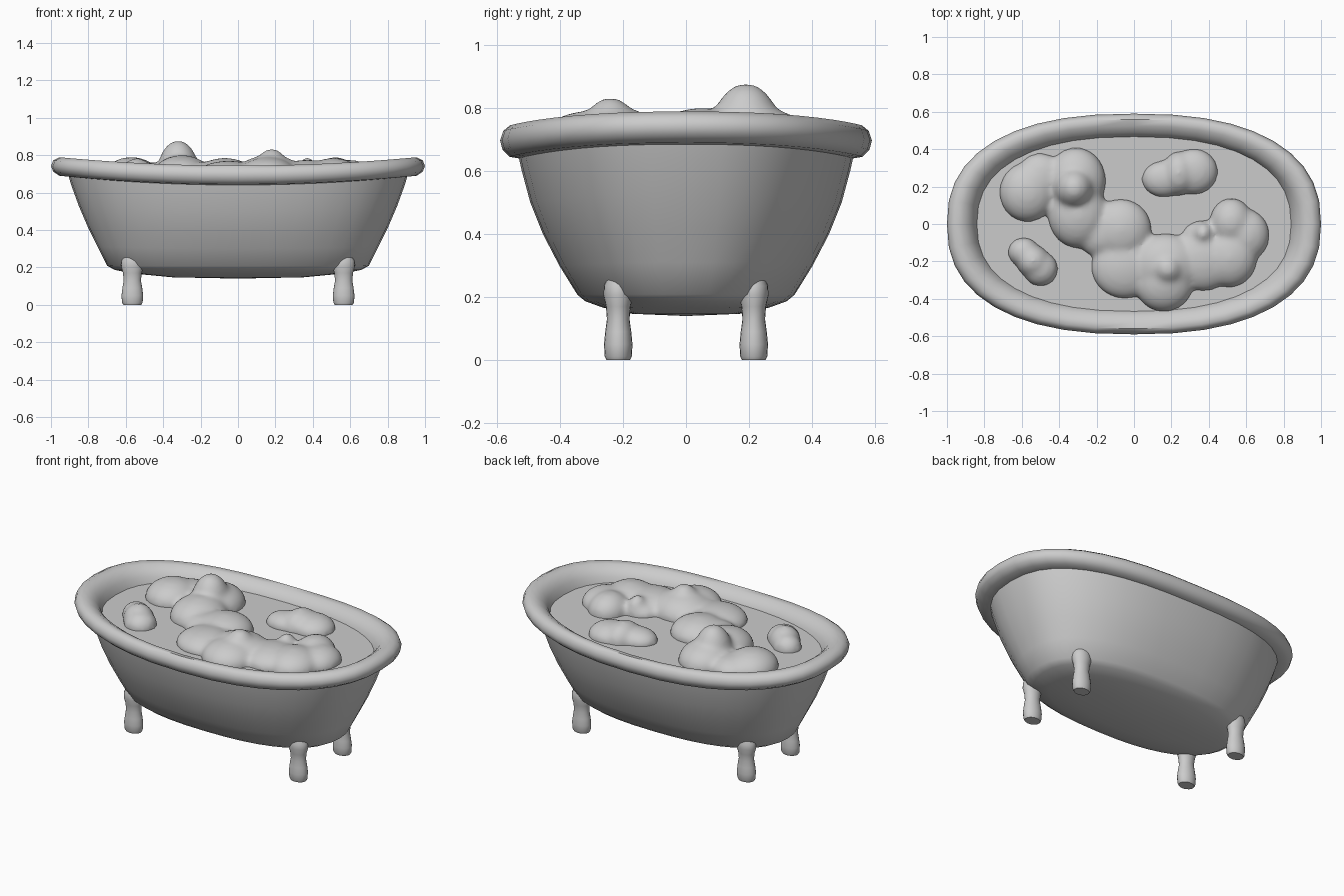
import bpy, bmesh, math
from mathutils import Matrix, Vector

if "Cube" in bpy.data.objects:
    bpy.data.objects.remove(bpy.data.objects["Cube"])

SEG = 40
WATER_Z = 0.685


def finish(name, bm, angle=40):
    bmesh.ops.recalc_face_normals(bm, faces=bm.faces)
    me = bpy.data.meshes.new(name)
    bm.to_mesh(me)
    bm.free()
    ob = bpy.data.objects.new(name, me)
    bpy.context.collection.objects.link(ob)
    bpy.ops.object.select_all(action='DESELECT')
    ob.select_set(True)
    bpy.context.view_layer.objects.active = ob
    bpy.ops.object.shade_smooth_by_angle(angle=math.radians(angle))
    return ob


def oval(bm, ax, ay, z, lift=0.0, n=2.4, seg=SEG):
    """Superellipse ring whose ends rise by lift."""
    ring = []
    for i in range(seg):
        t = 2 * math.pi * i / seg
        c, s = math.cos(t), math.sin(t)
        x = math.copysign(abs(c) ** (2 / n), c)
        y = math.copysign(abs(s) ** (2 / n), s)
        ring.append(bm.verts.new((ax * x, ay * y, z + lift * x * x)))
    return ring


def bridge(bm, rings):
    for a, b in zip(rings, rings[1:]):
        for i in range(len(a)):
            j = (i + 1) % len(a)
            bm.faces.new((a[i], a[j], b[j], b[i]))


def cap(bm, ring, z):
    c = bm.verts.new((0, 0, z))
    for i in range(len(ring)):
        bm.faces.new((ring[i], ring[(i + 1) % len(ring)], c))


# Tub shell: half length, half width, height; outside up, over the rolled rim, inside down
profile = [
    (.35, .17, .147), (.56, .265, .167), (.66, .32, .187), (.70, .345, .208),
    (.75, .402, .30), (.805, .454, .40), (.852, .494, .50), (.892, .521, .60),
    (.905, .53, .64), (.955, .56, .645), (.988, .582, .667), (1.0, .59, .697),
    (.988, .58, .727), (.955, .56, .744), (.915, .525, .738), (.882, .49, .715),
    (.86, .467, .685), (.84, .455, .64), (.79, .42, .45), (.68, .32, .24),
]
bm = bmesh.new()
rings = [oval(bm, ax, ay, z, 0.045 * min(1, max(0, (z - .2) / .44)))
         for ax, ay, z in profile]
bridge(bm, rings)
cap(bm, rings[0], .14)
cap(bm, rings[-1], .2)
finish("bathtub", bm, 50)

# Water surface
bm = bmesh.new()
bm.faces.new(oval(bm, .845, .472, WATER_Z))
finish("water", bm)

# Feet: lathed legs under the four corners
leg = [(.048, 0), (.055, .012), (.058, .05), (.053, .09), (.046, .13),
       (.05, .17), (.06, .205), (.058, .235), (.045, .262)]
for sx, xn in ((-1, "left"), (1, "right")):
    for sy, yn in ((-1, "front"), (1, "back")):
        bm = bmesh.new()
        rings = [oval(bm, r, r * .78, z, 0, 2, 20) for r, z in leg]
        bridge(bm, rings)
        cap(bm, rings[0], 0)
        cap(bm, rings[-1], .268)
        bmesh.ops.translate(bm, verts=bm.verts, vec=(sx * .565, sy * .215, 0))
        finish(f"{yn}_{xn}_foot", bm)


# Foam: ellipsoids (x, y, rx, ry, top) fused and softened
def foam(name, blobs):
    bm = bmesh.new()
    for x, y, rx, ry, top in blobs:
        m = Matrix.Translation((x, y, WATER_Z)) @ Matrix.Diagonal((rx, ry, top - WATER_Z, 1))
        bmesh.ops.create_icosphere(bm, subdivisions=4, radius=1, matrix=m)
    ob = finish(name, bm)
    rm = ob.modifiers.new("fuse", 'REMESH')
    rm.mode = 'VOXEL'
    rm.voxel_size = .014
    rm.use_smooth_shade = True
    sm = ob.modifiers.new("soften", 'SMOOTH')
    sm.factor = .5
    sm.iterations = 14


foam("large_foam", [
    (-.57, .17, .15, .16, .79), (-.50, .25, .13, .13, .765),
    (-.31, .23, .16, .18, .80), (-.32, .19, .115, .12, .88),
    (-.30, .05, .16, .18, .80), (-.07, -.03, .165, .165, .785),
    (-.17, -.06, .14, .12, .765), (-.05, -.23, .18, .17, .77),
    (.16, -.31, .16, .16, .79), (.17, -.22, .19, .17, .80),
    (.18, -.24, .10, .10, .835), (.37, -.19, .17, .17, .775),
    (.37, -.05, .06, .07, .79), (.52, .01, .115, .13, .79),
    (.60, -.06, .125, .14, .775), (.51, -.18, .15, .16, .785),
    (.36, -.08, .11, .1, .75),
])
foam("back_foam", [(.16, .24, .12, .10, .755), (.32, .28, .13, .125, .765),
                   (.24, .27, .09, .12, .785)])
foam("small_foam", [(-.59, -.15, .085, .08, .765), (-.50, -.24, .095, .095, .765),
                    (-.54, -.20, .09, .09, .785)])
